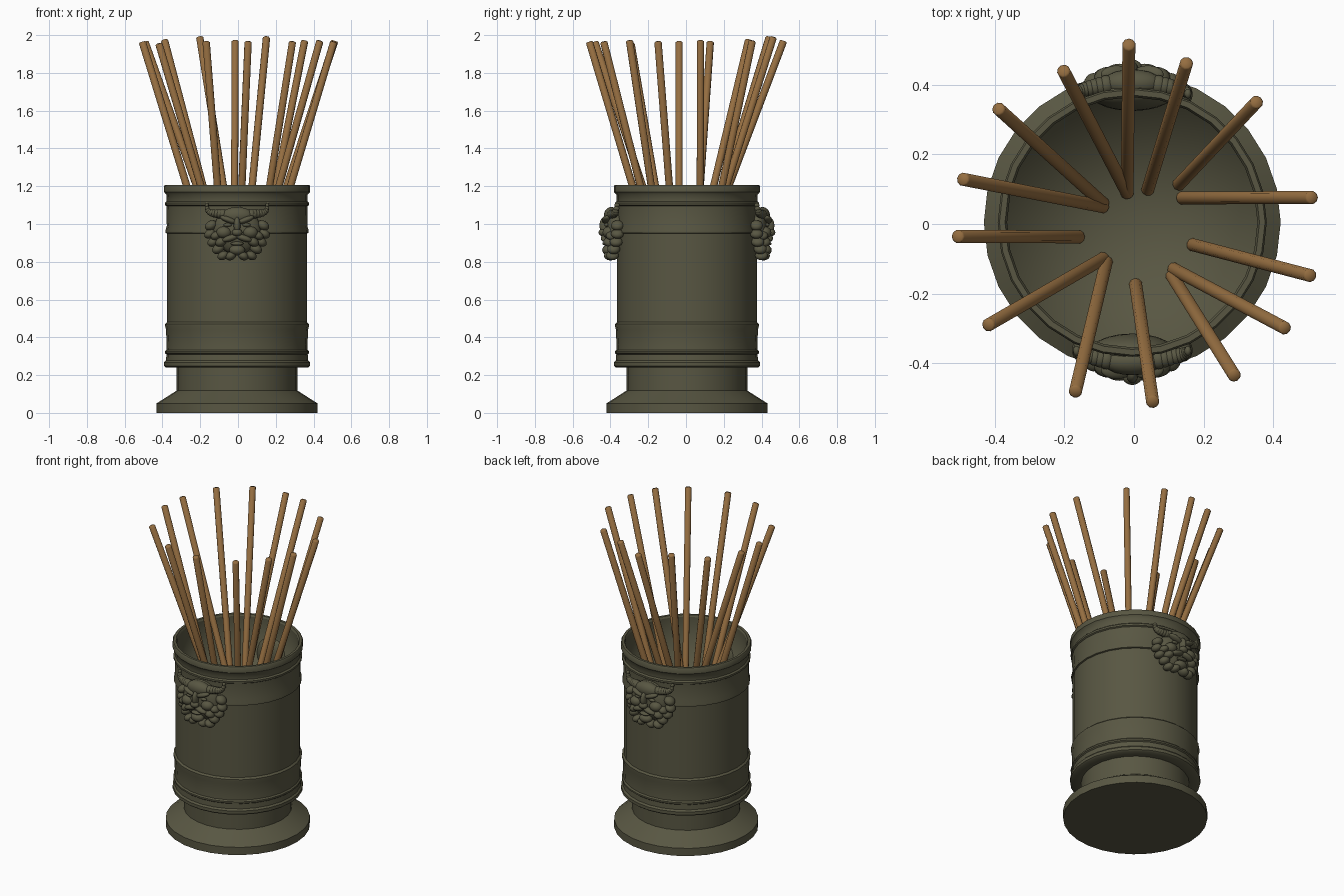
import bpy, bmesh, math
from mathutils import Vector, Matrix, Euler

CX, CY, SIDES = -0.005, 0.005, 28
FLOOR = 0.84


def material(name, rgb):
    m = bpy.data.materials.new(name)
    m.diffuse_color = (*rgb, 1)
    return m


OLIVE = material("olive bronze", (0.098, 0.094, 0.055))
WOOD = material("brown wood", (0.30, 0.155, 0.052))


def finish(name, bm, mat, angle=40):
    bmesh.ops.recalc_face_normals(bm, faces=bm.faces) if angle else None
    me = bpy.data.meshes.new(name)
    bm.to_mesh(me)
    bm.free()
    me.materials.append(mat)
    ob = bpy.data.objects.new(name, me)
    bpy.context.collection.objects.link(ob)
    bpy.ops.object.select_all(action='DESELECT')
    ob.select_set(True)
    bpy.context.view_layer.objects.active = ob
    if angle:
        bpy.ops.object.shade_smooth_by_angle(angle=math.radians(angle))
    else:
        bpy.ops.object.shade_smooth()
    return ob


def lathe(bm, profile):
    rings = []
    for r, z in profile:
        if r == 0:
            rings.append([bm.verts.new((CX, CY, z))] * SIDES)
        else:
            rings.append([bm.verts.new((CX + r * math.cos(2 * math.pi * i / SIDES),
                                        CY + r * math.sin(2 * math.pi * i / SIDES), z))
                          for i in range(SIDES)])
    for a, b in zip(rings, rings[1:]):
        for i in range(SIDES):
            j = (i + 1) % SIDES
            quad = list(dict.fromkeys((a[i], a[j], b[j], b[i])))
            bm.faces.new(quad)


# Foot, banded body and rim, turned from one profile
bm = bmesh.new()
lathe(bm, [(0, 0), (0.427, 0), (0.427, 0.05), (0.395, 0.07), (0.32, 0.118), (0.32, 0.24),
           (0.376, 0.24), (0.386, 0.248), (0.386, 0.268), (0.376, 0.278), (0.374, 0.31),
           (0.382, 0.316), (0.382, 0.326), (0.374, 0.334), (0.373, 0.36), (0.376, 0.44),
           (0.381, 0.46), (0.381, 0.47), (0.370, 0.48), (0.370, 0.95), (0.379, 0.953),
           (0.379, 0.966), (0.372, 0.99), (0.374, 1.095), (0.382, 1.10), (0.382, 1.112),
           (0.373, 1.12), (0.374, 1.155), (0.387, 1.17), (0.387, 1.20), (0.382, 1.207),
           (0.366, 1.207), (0.360, 1.195)])
bmesh.ops.recalc_face_normals(bm, faces=bm.faces)
finish("pot_body", bm, OLIVE)

# Hollow inside, shaded softly into the floor
bm = bmesh.new()
lathe(bm, [(0.360, 1.195), (0.360, FLOOR), (0, FLOOR)])
finish("pot_inside", bm, OLIVE, 0)


# Horned mask built from rounded lumps; x, y (outwards), z, radii, tilt
def lump(bm, x, out, z, rx, ry, rz, tilt=0.0, pair=False, turn=0.0):
    for s in ((1, -1) if pair else (1,)):
        mat = (Matrix.Rotation(turn, 4, 'Z') @ Matrix.Translation((s * x, -out, z))
               @ Euler((0, s * tilt, 0)).to_matrix().to_4x4()
               @ Matrix.Diagonal((rx, ry, rz, 1)))
        bmesh.ops.create_icosphere(bm, subdivisions=3, radius=1, matrix=mat)


def mask(name, turn):
    bm = bmesh.new()

    def add(*a, **k):
        lump(bm, *a, turn=turn, **k)

    add(0, 0.375, 0.965, 0.125, 0.055, 0.125)                       # head
    add(0, 0.40, 1.045, 0.085, 0.040, 0.045)                        # forehead
    add(0.045, 0.425, 1.022, 0.048, 0.026, 0.016, 0.35 * -1, pair=True)  # brows
    add(0.050, 0.425, 0.995, 0.022, 0.012, 0.010, pair=True)        # eyes
    add(0, 0.435, 0.992, 0.018, 0.028, 0.045)                       # nose bridge
    add(0, 0.444, 0.955, 0.028, 0.024, 0.020)                       # nose tip
    add(0.070, 0.412, 0.955, 0.040, 0.035, 0.032, pair=True)        # cheeks
    add(0.036, 0.432, 0.925, 0.044, 0.024, 0.017, 0.3, pair=True)   # moustache
    add(0, 0.428, 0.896, 0.034, 0.020, 0.011)                       # lip
    add(0, 0.415, 0.862, 0.042, 0.034, 0.028)                       # chin
    # beard and mane curls
    for x, z, r, out in ((0.032, 0.832, 0.027, 0.405), (0.075, 0.833, 0.027, 0.395),
                         (0.100, 0.868, 0.030, 0.388), (0.127, 0.905, 0.028, 0.375),
                         (0.144, 0.948, 0.028, 0.368), (0.138, 0.992, 0.030, 0.368),
                         (0.085, 0.905, 0.028, 0.408), (0.112, 0.938, 0.026, 0.395)):
        add(x, out, z, r * 1.12, 0.034, r * 0.85, 0.5, pair=True)
    # horns, sweeping out and up to a point
    for i in range(9):
        t = i / 8
        add(0.075 + 0.085 * math.sin(t * math.pi / 2), 0.395 - 0.025 * t,
            1.052 + 0.008 * t + 0.04 * t ** 4, 0.026 - 0.016 * t, 0.028 - 0.014 * t,
            0.026 - 0.014 * t, pair=True)
    for v in bm.verts:
        v.co.x += CX
        v.co.y += CY
    finish(name, bm, OLIVE, 60)


mask("front_mask", 0)
mask("back_mask", math.pi)

# Sticks: top x, y, z and bottom x, y
STICKS = [(-.52, -.037, 1.965, -.16, -.037), (-.505, .132, 1.965, -.09, .05),
          (-.40, .34, 1.975, -.09, .06), (-.208, .452, 1.99, -.02, .09),
          (-.015, .53, 1.97, -.02, .09), (.155, .475, 1.99, .04, .10),
          (.362, .36, 1.97, .13, .115), (.525, .078, 1.97, .14, .075),
          (.52, -.152, 1.965, .17, -.06), (.445, -.307, 1.97, .115, -.13),
          (.296, -.447, 1.965, .11, -.15), (.055, -.525, 1.965, .005, -.175),
          (-.173, -.495, 1.965, -.08, -.11), (-.43, -.298, 1.955, -.09, -.10)]
for n, (tx, ty, tz, bx, by) in enumerate(STICKS, 1):
    a, b = Vector((bx, by, FLOOR)), Vector((tx * 0.975, ty * 0.975, tz))
    d = b - a
    bm = bmesh.new()
    bmesh.ops.create_cone(bm, cap_ends=True, segments=10, radius1=0.0195, radius2=0.0195,
                          depth=d.length)
    top = [e for e in bm.edges if all(v.co.z > 0 for v in e.verts)]
    bmesh.ops.bevel(bm, geom=top, offset=0.005, segments=1, affect='EDGES')
    bmesh.ops.transform(bm, verts=bm.verts, matrix=Matrix.Translation((a + b) / 2)
                        @ d.to_track_quat('Z', 'Y').to_matrix().to_4x4())
    finish(f"stick_{n:02d}", bm, WOOD, 50)
